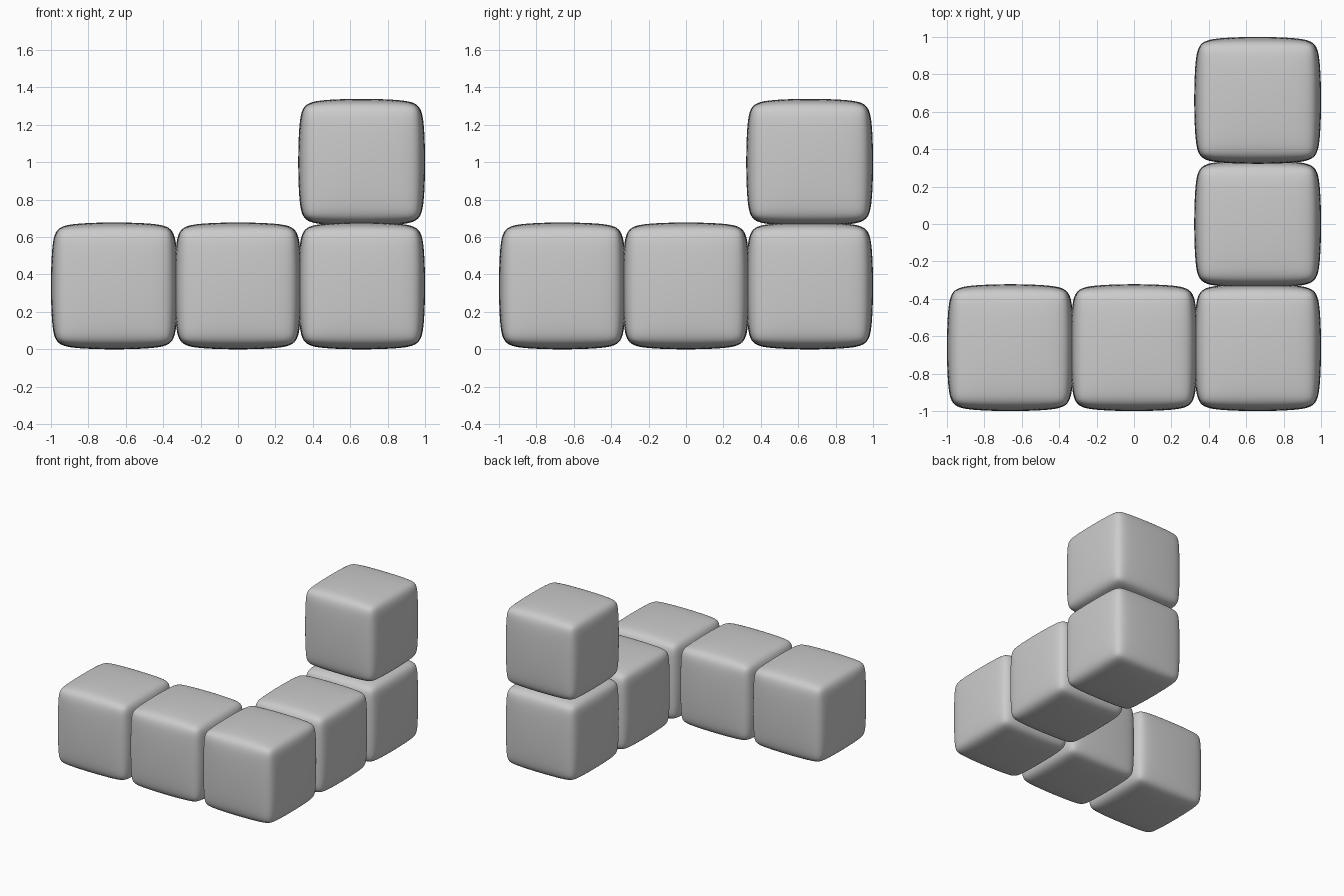
import bpy
import bmesh

if "Cube" in bpy.data.objects:
    bpy.data.objects.remove(bpy.data.objects["Cube"])

PITCH = 0.661   # distance between block centres
HALF = 0.339    # half width of a finished block
CHAMFER = 0.06
CAGE = 2 * (HALF + 0.082 * CHAMFER)   # cage is slightly larger than the smoothed block


def soft_block(name, cell):
    # Chamfered cube, smoothed into a pillowy block
    mesh = bpy.data.meshes.new(name)
    bm = bmesh.new()
    bmesh.ops.create_cube(bm, size=CAGE)
    bmesh.ops.bevel(bm, geom=bm.edges[:], offset=CHAMFER, offset_type='OFFSET',
                    segments=1, profile=0.5, affect='EDGES')
    for f in bm.faces:
        f.smooth = True
    bm.to_mesh(mesh)
    bm.free()
    obj = bpy.data.objects.new(name, mesh)
    bpy.context.collection.objects.link(obj)
    obj.location = (cell[0] * PITCH, cell[1] * PITCH, HALF + cell[2] * PITCH)
    sub = obj.modifiers.new("smooth", 'SUBSURF')
    sub.levels = sub.render_levels = 4
    return obj


# Front row, side row and the raised block at the back right
blocks = {
    "front_left_block": (-1, -1, 0),
    "front_middle_block": (0, -1, 0),
    "corner_block": (1, -1, 0),
    "side_middle_block": (1, 0, 0),
    "side_back_block": (1, 1, 0),
    "raised_block": (1, 1, 1),
}
for block_name, grid_cell in blocks.items():
    soft_block(block_name, grid_cell)
